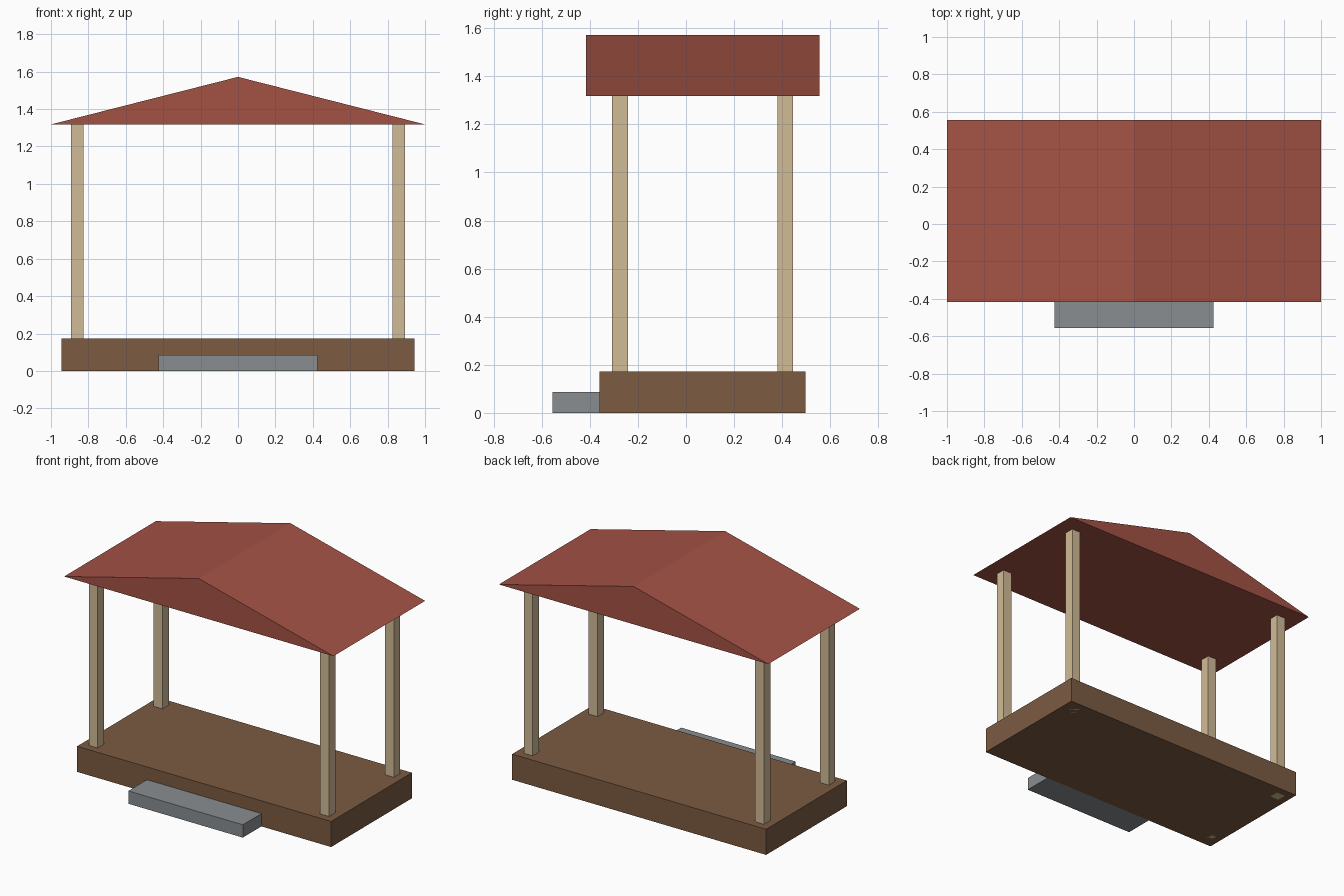
import bpy, bmesh
from mathutils import Vector

if "Cube" in bpy.data.objects:
    bpy.data.objects.remove(bpy.data.objects["Cube"])

CY = 0.07  # centre line of deck, posts and roof


def material(name, rgb):
    m = bpy.data.materials.new(name)
    m.diffuse_color = (*rgb, 1)
    m.use_nodes = True
    m.node_tree.nodes["Principled BSDF"].inputs["Base Color"].default_value = m.diffuse_color
    return m


WOOD = material("deck_brown", (0.20, 0.105, 0.055))
CREAM = material("post_cream", (0.64, 0.50, 0.31))
RED = material("roof_red", (0.37, 0.085, 0.06))
STONE = material("step_grey", (0.25, 0.27, 0.28))


def add(name, bm, mat):
    bmesh.ops.recalc_face_normals(bm, faces=bm.faces)
    mesh = bpy.data.meshes.new(name)
    bm.to_mesh(mesh)
    bm.free()
    mesh.materials.append(mat)
    ob = bpy.data.objects.new(name, mesh)
    bpy.context.collection.objects.link(ob)
    return ob


def box(name, lo, hi, mat):
    lo, hi = Vector(lo), Vector(hi)
    bm = bmesh.new()
    bmesh.ops.create_cube(bm, size=1)
    bmesh.ops.scale(bm, vec=hi - lo, verts=bm.verts)
    bmesh.ops.translate(bm, vec=(lo + hi) / 2, verts=bm.verts)
    return add(name, bm, mat)


# Deck and front step
box("deck", (-0.943, CY - 0.429, 0), (0.943, CY + 0.427, 0.172), WOOD)
box("front_step", (-0.425, -0.556, 0), (0.425, -0.359, 0.086), STONE)

# Four corner posts, running through the deck up to the roof
H = 0.033
for side, x in (("left", -0.859), ("right", 0.859)):
    for end, y in (("front", CY - 0.345), ("back", CY + 0.343)):
        box(f"{end}_{side}_post", (x - H, y - H, 0), (x + H, y + H, 1.318), CREAM)

# Gable roof: triangular profile extruded front to back
bm = bmesh.new()
y0, y1 = CY - 0.486, CY + 0.486
face = bm.faces.new([bm.verts.new((x, y0, z)) for x, z in
                     ((-1, 1.318), (1, 1.318), (0, 1.572))])
ext = bmesh.ops.extrude_face_region(bm, geom=[face], use_keep_orig=True)
bmesh.ops.translate(bm, vec=(0, y1 - y0, 0),
                    verts=[g for g in ext["geom"] if isinstance(g, bmesh.types.BMVert)])
add("gable_roof", bm, RED)
